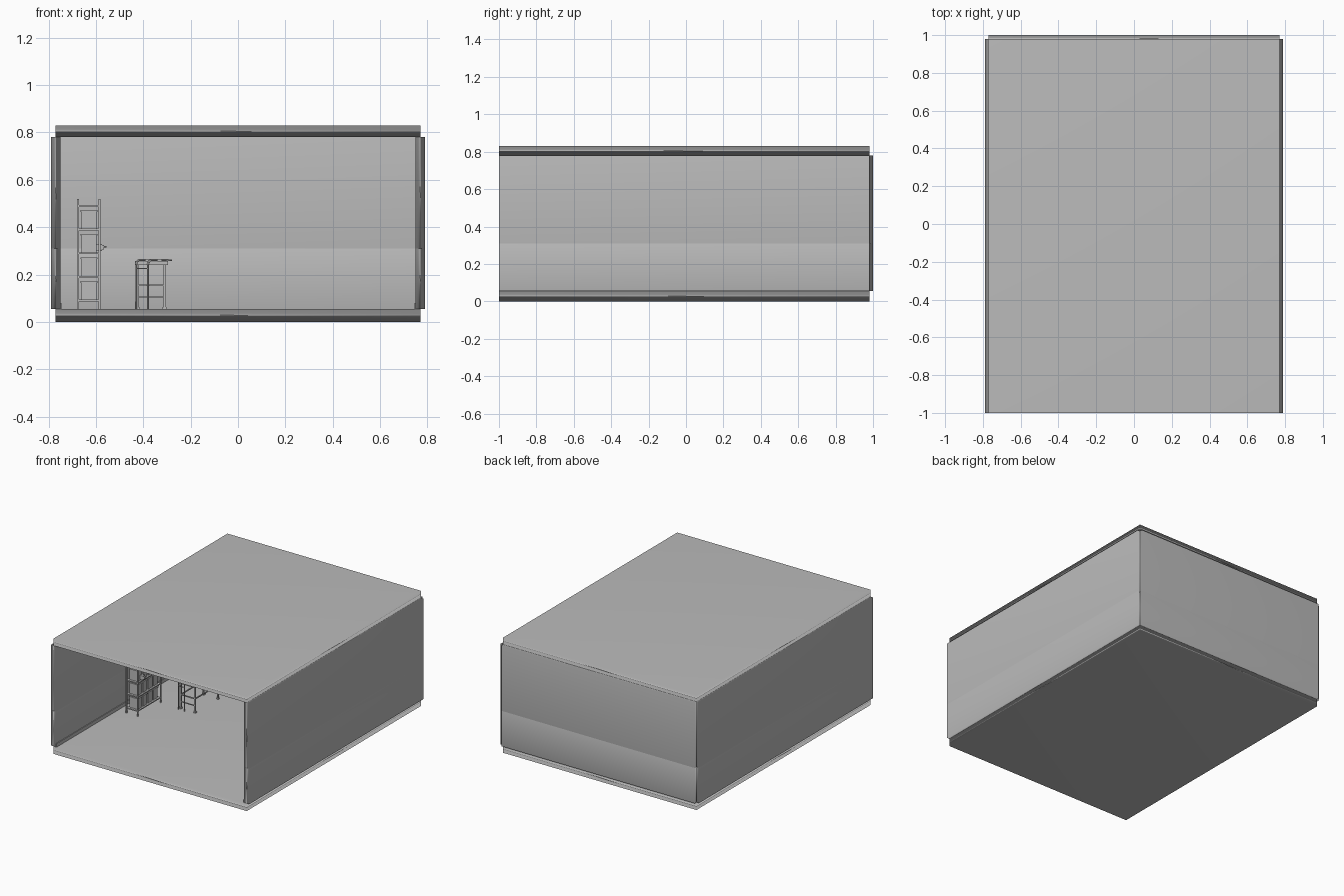
import bpy
import bmesh
from mathutils import Vector

cube = bpy.data.objects.get("Cube")
if cube:
    bpy.data.objects.remove(cube, do_unlink=True)

# Single flat colour
grey = bpy.data.materials.new("plain_grey")
grey.use_nodes = True
GREY = (0.5, 0.5, 0.5, 1)
grey.diffuse_color = GREY
grey.node_tree.nodes["Principled BSDF"].inputs["Base Color"].default_value = GREY


def finish(name, bm, soft=False):
    mesh = bpy.data.meshes.new(name)
    bm.to_mesh(mesh)
    bm.free()
    mesh.materials.append(grey)
    obj = bpy.data.objects.new(name, mesh)
    bpy.context.collection.objects.link(obj)
    if soft:  # smooth panels with area-weighted normals
        for poly in mesh.polygons:
            poly.use_smooth = True
        mod = obj.modifiers.new("soft_normals", "WEIGHTED_NORMAL")
        mod.mode = "FACE_AREA"
        mod.weight = 50
    return obj


def add_box(bm, x, y, z):
    """Box from (min, max) ranges on each axis."""
    made = bmesh.ops.create_cube(bm, size=1)["verts"]
    for v in made:
        v.co = Vector([(r[0] + r[1]) / 2 + c * (r[1] - r[0])
                       for r, c in zip((x, y, z), v.co)])


def box(name, x, y, z, soft=False):
    bm = bmesh.new()
    add_box(bm, x, y, z)
    return finish(name, bm, soft)


def around(centre, half):
    return (centre - half, centre + half)


def tube(name, points, radius):
    curve = bpy.data.curves.new(name, "CURVE")
    curve.dimensions = "3D"
    curve.bevel_depth = radius
    curve.bevel_resolution = 1
    curve.use_fill_caps = True
    spline = curve.splines.new("POLY")
    spline.points.add(len(points) - 1)
    for p, co in zip(spline.points, points):
        p.co = (*co, 1)
    curve.materials.append(grey)
    obj = bpy.data.objects.new(name, curve)
    bpy.context.collection.objects.link(obj)
    return obj


# Room shell: slabs, and walls centred on the slab edges
FLOOR, SPLIT, TOP, ROOF = 0.055, 0.31, 0.78, 0.83
EDGE, FRONT, BACK = 0.77, -1.0, 0.98
box("floor_slab", (-EDGE, EDGE), (FRONT, BACK), (0, FLOOR), True)
box("ceiling_slab", (-EDGE, EDGE), (FRONT, BACK), (TOP, ROOF), True)
for part, z in (("lower", (FLOOR, SPLIT)), ("upper", (SPLIT, TOP))):
    for side, s in (("left", 1), ("right", -1)):
        box(f"{side}_wall_{part}", around(s * EDGE, 0.02), (FRONT, BACK), z, True)
    box(f"back_wall_{part}", (-EDGE, EDGE), around(BACK, 0.02), z, True)
for side, s in (("left", 1), ("right", -1)):
    box(f"{side}_skirting", around(s * 0.748, 0.003), (FRONT, 0.96), (FLOOR, 0.08))

# Shelf rack: corner posts, shelves and rails
RACK_X, RACK_Y = (-0.675, -0.585), (-0.305, -0.045)
bm = bmesh.new()
for x in RACK_X:
    for y in RACK_Y:
        add_box(bm, around(x, 0.004), around(y, 0.004), (FLOOR, 0.52))
finish("rack_posts", bm)
levels = [0.09 + 0.1 * i for i in range(5)]
bm = bmesh.new()
for z in levels[:-1]:
    add_box(bm, RACK_X, RACK_Y, around(z, 0.004))
for x in RACK_X:
    add_box(bm, around(x, 0.003), RACK_Y, around(levels[-1], 0.004))
for y in RACK_Y:
    add_box(bm, RACK_X, around(y, 0.003), around(levels[-1], 0.004))
finish("rack_shelves", bm)

# Storage boxes standing in a row on each shelf
bm = bmesh.new()
for z in levels[:-1]:
    for i in range(4):
        y = -0.265 + i * 0.06
        add_box(bm, (-0.662, -0.597), around(y, 0.024), (z + 0.004, z + 0.075))
        add_box(bm, (-0.665, -0.594), around(y, 0.027), (z + 0.075, z + 0.082))
finish("storage_boxes", bm)

# Small clamp fixed to the side of the rack
bm = bmesh.new()
add_box(bm, (-0.6, -0.575), around(-0.25, 0.012), (0.3, 0.33))
add_box(bm, (-0.575, -0.565), around(-0.25, 0.007), (0.305, 0.325))
finish("side_clamp", bm)
tube("clamp_handle", [(-0.575, -0.25, 0.317), (-0.555, -0.25, 0.317)], 0.003)

# Workbench: top, legs with feet, and stretchers
BENCH_X, BENCH_Y = (-0.425, -0.31), (-0.045, 0.215)
box("bench_top", (-0.435, -0.295), (-0.06, 0.23), (0.24, 0.257))
bm = bmesh.new()
for x in BENCH_X:
    for y in BENCH_Y:
        add_box(bm, around(x, 0.005), around(y, 0.005), (FLOOR, 0.24))
        add_box(bm, around(x, 0.008), around(y, 0.008), (FLOOR, 0.063))
finish("bench_legs", bm)
bm = bmesh.new()
for y in BENCH_Y:
    add_box(bm, BENCH_X, around(y, 0.003), around(0.155, 0.004))
    add_box(bm, BENCH_X, around(y, 0.003), around(0.105, 0.003))
for x in BENCH_X:
    add_box(bm, around(x, 0.003), BENCH_Y, around(0.155, 0.004))
finish("bench_stretchers", bm)

# Bent tube frame at the front of the bench
for x in (-0.43, -0.38):
    tube("bent_frame", [(x, -0.065, FLOOR), (x, -0.065, 0.245),
                        (x + 0.004, -0.065, 0.257), (x + 0.014, -0.065, 0.262),
                        (x + 0.04, -0.065, 0.262)], 0.004)
tube("frame_bar", [(-0.43, -0.065, 0.225), (-0.38, -0.065, 0.225)], 0.003)

# Flat tools resting on the bench
box("flat_tray", (-0.4, -0.32), (0, 0.12), (0.257, 0.265))
tube("long_tool", [(-0.37, 0.15, 0.262), (-0.28, 0.17, 0.261)], 0.004)
